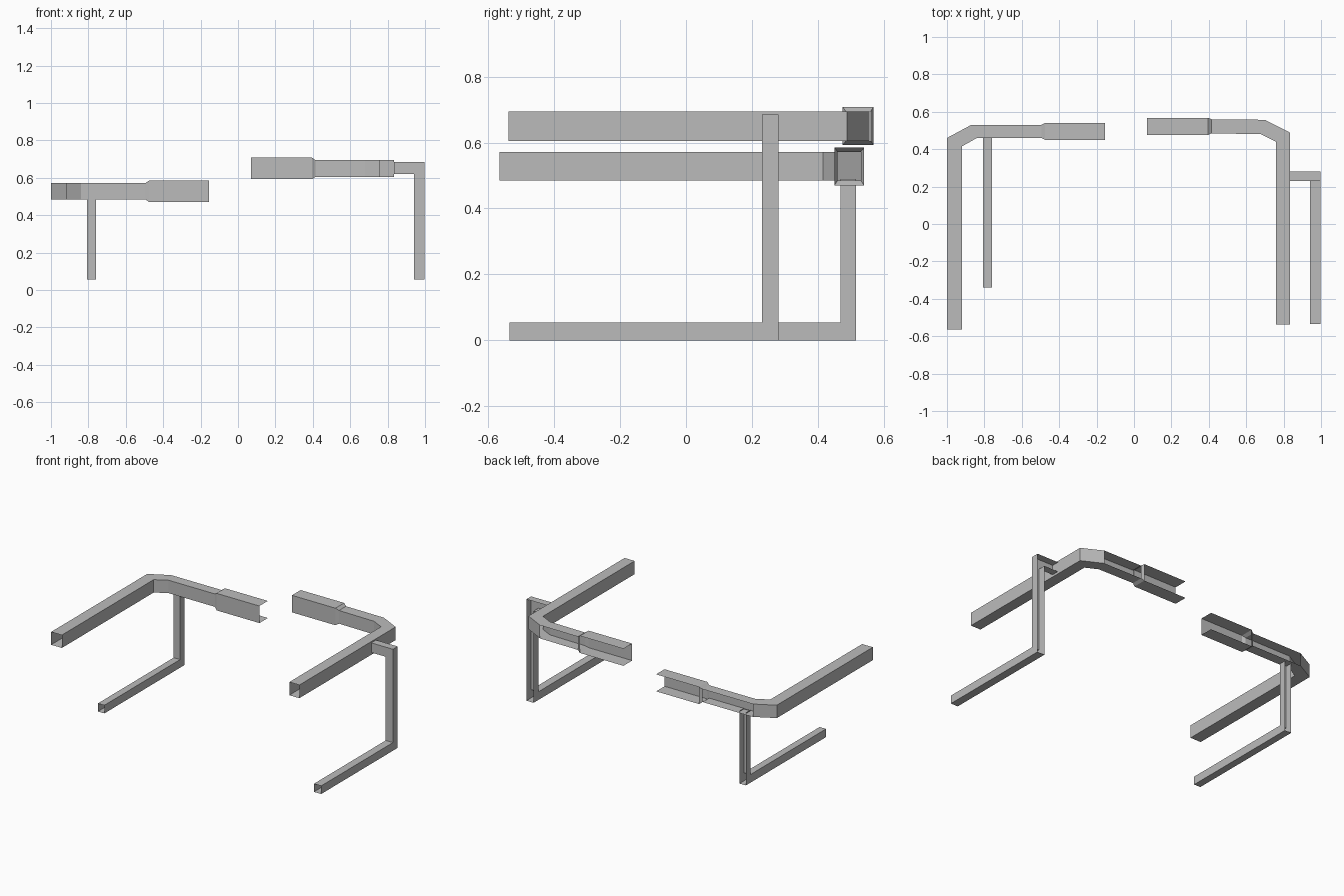
import bpy, bmesh
from mathutils import Vector

cube = bpy.data.objects.get("Cube")
if cube:
    bpy.data.objects.remove(cube, do_unlink=True)

GREY = (0.5, 0.5, 0.5, 1)
metal = bpy.data.materials.new("grey_metal")
metal.use_nodes = True
metal.diffuse_color = GREY
metal.node_tree.nodes["Principled BSDF"].inputs["Base Color"].default_value = GREY

# Ways to turn a flat path point plus a width into a 3D point
PLANES = {
    "xy": lambda p, w: Vector((p[0], p[1], w)),
    "yz": lambda p, w: Vector((w, p[0], p[1])),
    "xz": lambda p, w: Vector((p[0], w, p[1])),
}
LOW, OUTER, HIGH, INNER = range(4)


def channel(name, plane, sections, left_out):
    """Thin sheet tube through sections (inner, outer, low, high).
    left_out holds the (segment, side) walls that stay open."""
    place = PLANES[plane]
    bm = bmesh.new()
    rings = []
    for inner, outer, low, high in sections:
        corners = [(inner, low), (outer, low), (outer, high), (inner, high)]
        rings.append([bm.verts.new(place(p, w)) for p, w in corners])
    for seg, (a, b) in enumerate(zip(rings, rings[1:])):
        for side in range(4):
            if (seg, side) not in left_out:
                nxt = (side + 1) % 4
                bm.faces.new((a[side], a[nxt], b[nxt], b[side]))
    # Point the walls outwards
    bm.normal_update()
    bm.faces.ensure_lookup_table()
    first = bm.faces[0]
    middle = sum((v.co for r in rings[:2] for v in r), Vector()) / 8
    if first.normal.dot(first.calc_center_median() - middle) < 0:
        bmesh.ops.reverse_faces(bm, faces=bm.faces[:])
    mesh = bpy.data.meshes.new(name)
    bm.to_mesh(mesh)
    bm.free()
    mesh.materials.append(metal)
    bpy.context.collection.objects.link(bpy.data.objects.new(name, mesh))


# Bent arms: closed tube, chamfered corner, then a channel open at the back
# with a wider sleeve at its end
ARM_OPEN = {(2, OUTER), (4, OUTER)}

channel("right_arm", "xy", [
    ((-0.92, -0.565), (-1.0, -0.565), 0.485, 0.572),
    ((-0.92, 0.415), (-1.0, 0.46), 0.485, 0.572),
    ((-0.84, 0.46), (-0.87, 0.53), 0.485, 0.572),
    ((-0.495, 0.46), (-0.495, 0.53), 0.485, 0.572),
    ((-0.475, 0.45), (-0.475, 0.54), 0.47, 0.585),
    ((-0.155, 0.45), (-0.155, 0.54), 0.47, 0.585),
], ARM_OPEN)

channel("left_arm", "xy", [
    ((0.76, -0.538), (0.835, -0.538), 0.605, 0.694),
    ((0.76, 0.44), (0.835, 0.488), 0.605, 0.694),
    ((0.68, 0.48), (0.70, 0.557), 0.605, 0.694),
    ((0.415, 0.485), (0.415, 0.56), 0.605, 0.694),
    ((0.395, 0.475), (0.395, 0.568), 0.593, 0.708),
    ((0.07, 0.475), (0.07, 0.568), 0.593, 0.708),
], ARM_OPEN)


# Foot running back into an upright that is open behind
def leg(name, low, high, front, post_front, post_back, top):
    foot = 0.055
    channel(name, "yz", [
        ((front, foot), (front, 0), low, high),
        ((post_front, foot), (post_back, 0), low, high),
        ((post_front, top), (post_back, top), low, high),
    ], {(1, OUTER)})


leg("right_leg", -0.808, -0.76, -0.34, 0.468, 0.515, 0.49)
leg("left_leg", 0.942, 0.996, -0.535, 0.23, 0.28, 0.3)

# Upper half of the left upright, turning inwards to meet the arm
channel("left_bracket", "xz", [
    ((0.942, 0.3), (0.996, 0.3), 0.23, 0.28),
    ((0.942, 0.62), (0.996, 0.685), 0.23, 0.28),
    ((0.835, 0.62), (0.835, 0.685), 0.23, 0.28),
], {(0, HIGH), (1, HIGH)})
